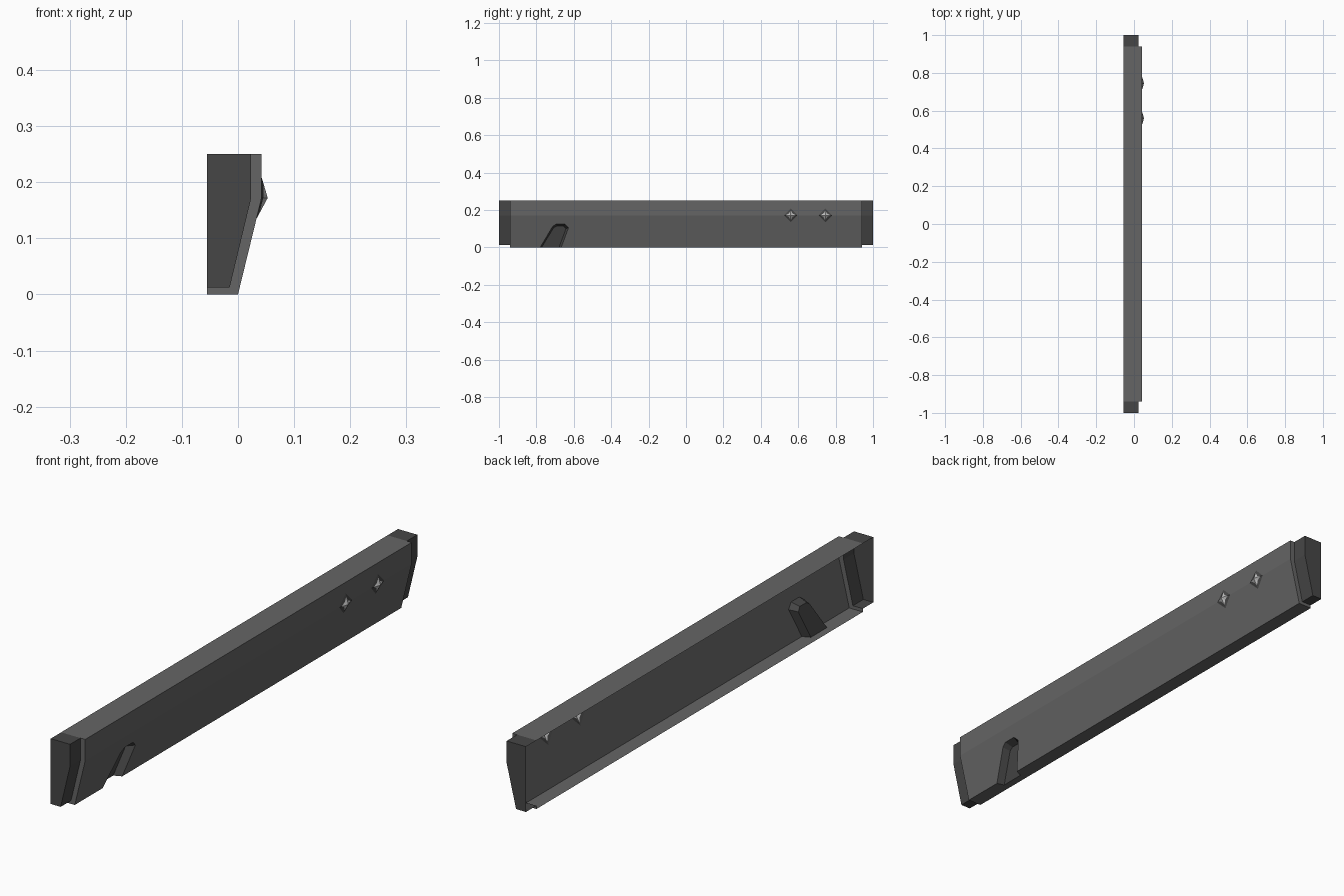
import bpy, bmesh

if "Cube" in bpy.data.objects:
    bpy.data.objects.remove(bpy.data.objects["Cube"])

BACK, TOP, CREASE = -0.055, 0.25, 0.172   # open back plane, top height, crease height
FACE = 0.042                              # front plane of the body
L, END = 0.94, 1.0                        # half length of body and of whole bar
BOLTS, R = (0.56, 0.745), 0.037           # stud positions and base radius
DEPTH = 0.028                             # slot depth


def material(name, v):
    m = bpy.data.materials.new(name)
    m.diffuse_color = (v, v, v, 1)
    m.use_nodes = True
    m.node_tree.nodes["Principled BSDF"].inputs["Base Color"].default_value = m.diffuse_color
    return m


GREY = material("mid grey", 0.13)
DARK = material("dark grey", 0.062)
LIGHT = material("light grey", 0.50)


def slope_x(z):
    return FACE * min(z, CREASE) / CREASE


def shell(name, mat, polys):
    """Open sheet object from polygons, with normals turned to the +x side."""
    bm = bmesh.new()
    for p in polys:
        bm.faces.new([bm.verts.new(c) for c in p])
    bmesh.ops.remove_doubles(bm, verts=bm.verts, dist=1e-5)
    bmesh.ops.recalc_face_normals(bm, faces=bm.faces)
    bm.normal_update()
    if sum(f.normal.x * f.calc_area() for f in bm.faces) < 0:
        bmesh.ops.reverse_faces(bm, faces=bm.faces)
    me = bpy.data.meshes.new(name)
    bm.to_mesh(me)
    bm.free()
    me.materials.append(mat)
    ob = bpy.data.objects.new(name, me)
    bpy.context.collection.objects.link(ob)
    return ob


# slot outline (y, z) on the sloping face, and its smaller floor
slot = [(-0.78, 0), (-0.713, 0.113), (-0.695, 0.125), (-0.648, 0.125),
        (-0.628, 0.106), (-0.667, 0)]
floor = [(-0.772, 0), (-0.708, 0.105), (-0.692, 0.114), (-0.655, 0.114),
         (-0.642, 0.1), (-0.679, 0)]
slot3 = [(slope_x(z), y, z) for y, z in slot]
floor3 = [(slope_x(z) - DEPTH, y, z) for y, z in floor]


# crease line, dipping around the stud holes above or below it
def crease(sign):
    pts = [(-L, CREASE)]
    for y in BOLTS:
        pts += [(y - R, CREASE), (y, CREASE + sign * R), (y + R, CREASE)]
    return [(slope_x(z), y, z) for y, z in pts + [(L, CREASE)]]


# body sheet: top, upper front, sloping front, underside
upper = crease(1) + [(FACE, L, TOP), (FACE, -L, TOP)]
lower = crease(-1) + [(0, L, 0)] + slot3[::-1] + [(0, -L, 0)]
top = [(BACK, -L, TOP), (FACE, -L, TOP), (FACE, L, TOP), (BACK, L, TOP)]
under = [(BACK, -L, 0), (0, -L, 0), slot3[0], floor3[0], floor3[-1],
         slot3[-1], (0, L, 0), (BACK, L, 0)]

# profiles (x, z) of body and of the slimmer end caps
body_prof = [(FACE, TOP), (FACE, CREASE), (0, 0), (BACK, 0)]
cap_prof = [(0.023, TOP), (0.023, 0.17), (-0.015, 0.012), (BACK, 0.012)]


def strip(a, ya, b, yb):
    return [[(a[i][0], ya, a[i][1]), (a[i + 1][0], ya, a[i + 1][1]),
             (b[i + 1][0], yb, b[i + 1][1]), (b[i][0], yb, b[i][1])]
            for i in range(len(a) - 1)]


steps = []
for s in (-1, 1):
    steps += strip(body_prof, s * L, cap_prof, s * L)
shell("body", GREY, [top, upper, lower, under] + steps)

# end caps, open to the back
for s, name in ((-1, "front_end_cap"), (1, "rear_end_cap")):
    prof = [(BACK, TOP)] + cap_prof
    shell(name, DARK, strip(prof, s * L, prof, s * END)
          + [[(x, s * END, z) for x, z in prof]])

# slanted slot pressed into the front
walls = [[slot3[i], slot3[i + 1], floor3[i + 1], floor3[i]] for i in range(5)]
shell("slot", DARK, walls + [floor3])

# studs: dark diamond collar with a light four-pointed star tip
DIRS = ((1, 0), (1, 1), (0, 1), (-1, 1), (-1, 0), (-1, -1), (0, -1), (1, -1))
for n, y in enumerate(BOLTS, 1):
    outer, inner = [], []
    for i, (dy, dz) in enumerate(DIRS):
        ro, ri = (R, 0.027) if i % 2 == 0 else (R / 2, 0.0095)
        z = CREASE + ro * dz
        x = slope_x(z) if i % 2 == 0 else (FACE + slope_x(CREASE + R * dz)) / 2
        outer.append((x, y + ro * dy, z))
        zi = CREASE + ri * dz
        inner.append((slope_x(zi) + 0.003, y + ri * dy, zi))
    tip = (0.053, y, CREASE)
    shell(f"stud_collar_{n}", DARK,
          [[outer[i], outer[i - 1], inner[i - 1], inner[i]] for i in range(8)])
    shell(f"stud_tip_{n}", LIGHT,
          [[inner[i], inner[i - 1], tip] for i in range(8)])
